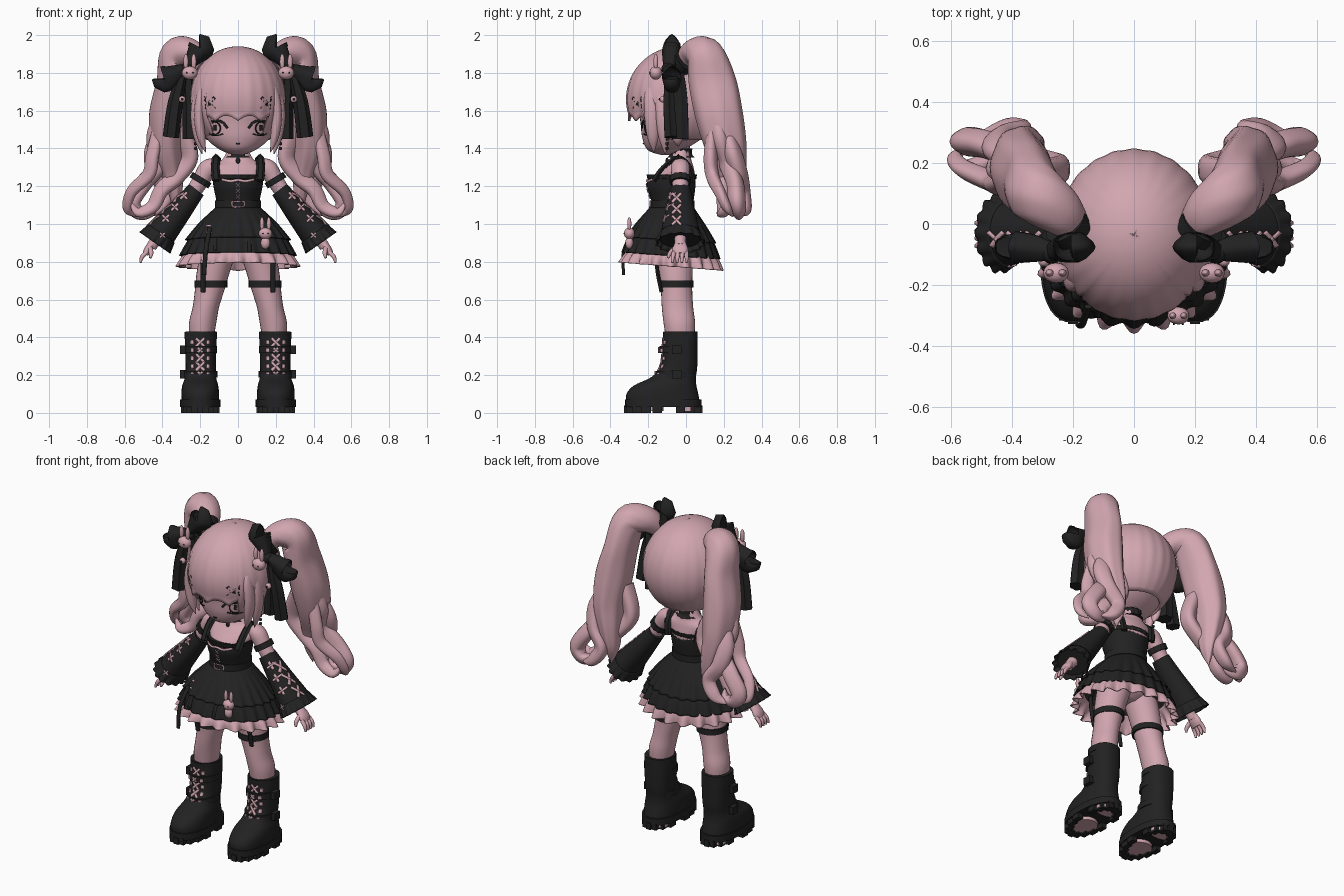
import bpy, bmesh, math
from mathutils import Vector
from mathutils.bvhtree import BVHTree

if "Cube" in bpy.data.objects:
    bpy.data.objects.remove(bpy.data.objects["Cube"])


def material(name, rgb):
    m = bpy.data.materials.new(name)
    m.use_nodes = True
    m.diffuse_color = (*rgb, 1)
    m.node_tree.nodes["Principled BSDF"].inputs["Base Color"].default_value = (*rgb, 1)
    return m


PINK = material("dusty_pink", (0.64, 0.38, 0.43))
BLACK = material("soft_black", (0.016, 0.016, 0.017))
surfaces = {}


def build(name, verts, faces, mat, thick=0, angle=50):
    me = bpy.data.meshes.new(name)
    me.from_pydata([tuple(v) for v in verts], [], faces)
    bm = bmesh.new()
    bm.from_mesh(me)
    bmesh.ops.recalc_face_normals(bm, faces=bm.faces)
    bm.to_mesh(me)
    surfaces[name] = BVHTree.FromBMesh(bm)
    bm.free()
    me.materials.append(mat)
    ob = bpy.data.objects.new(name, me)
    bpy.context.collection.objects.link(ob)
    bpy.ops.object.select_all(action='DESELECT')
    ob.select_set(True)
    bpy.context.view_layer.objects.active = ob
    bpy.ops.object.shade_smooth_by_angle(angle=math.radians(angle))
    if thick:
        mod = ob.modifiers.new("thickness", 'SOLIDIFY')
        mod.thickness, mod.offset = thick, 0
    return ob


def spline(pts, n):
    """Catmull-Rom through points of any dimension."""
    out, last = [], len(pts) - 1
    for i in range(last):
        p = [pts[max(0, min(last, k))] for k in (i - 1, i, i + 1, i + 2)]
        for j in range(n):
            t = j / n
            out.append([b + t / 2 * (c - a + t * (2*a - 5*b + 4*c - d + t * (3 * (b - c) + d - a)))
                        for a, b, c, d in zip(*p)])
    return out + [list(pts[-1])]


def tube(name, pts, mat, s=1, seg=20, n=5, upright=False, wave=(0, 0), grow=False, cap=True, power=1, tilt=0):
    """Loft of rings (x, y, z, radius_a, radius_b) with optional ripples and a hem tilted to the back."""
    rows = spline([p if len(p) > 4 else (*p, p[3]) for p in pts], n)
    cs = [Vector(r[:3]) for r in rows]
    verts, faces = [], []
    for i, r in enumerate(rows):
        t = Vector((0, 0, 1)) if upright else (cs[min(i + 1, len(cs) - 1)] - cs[max(i - 1, 0)]).normalized()
        u = t.cross(Vector((0, 1, 0))).normalized()
        v = u.cross(t)
        along = i / (len(rows) - 1)
        amp = wave[1] * (along if grow else 1)
        for k in range(seg):
            a = math.tau * k / seg
            f = 1 + amp * math.cos(wave[0] * a)
            ca, sa = (math.copysign(abs(q) ** power, q) for q in (math.cos(a), math.sin(a)))
            p = cs[i] + (u * ca * max(r[3], .001) + v * sa * max(r[4], .001)) * f
            verts.append((p.x * s, p.y, p.z - tilt * along * (p.y - r[1])))
    for i in range(len(rows) - 1):
        for k in range(seg):
            m = (k + 1) % seg
            faces.append((i*seg + k, i*seg + m, i*seg + seg + m, i*seg + seg + k))
    if cap:
        faces += [tuple(range(seg)), tuple(range(len(verts) - seg, len(verts)))]
    return build(name, verts, faces, mat, 0 if cap else .006)


def ball(name, c, r, mat, s=1):
    x, y, z = c
    rx, ry, rz = r if isinstance(r, tuple) else (r, r, r)
    rows = [(x, y, z - rz * math.cos(a), rx * math.sin(a), ry * math.sin(a))
            for a in (math.pi * i / 10 for i in range(11))]
    return tube(name, rows, mat, s, 16, 1, True)


def strip(name, target, pts, w, mat, s=1, side=False):
    """Thin painted line laid on a surface, in (x, z) or, for side, (y, z)."""
    ps, verts = spline(pts, 6), []
    d = Vector((-s, 0, 0)) if side else Vector((0, 1, 0))
    for i, p in enumerate(ps):
        q, o = ps[min(i + 1, len(ps) - 1)], ps[max(i - 1, 0)]
        t = Vector((q[0] - o[0], q[1] - o[1])).normalized() * w / 2
        for g in (1, -1):
            a, z = p[0] - g * t.y, p[1] + g * t.x
            start = Vector((2 * s, a, z)) if side else Vector((a * s, -2, z))
            hit = surfaces[target].ray_cast(start, d)[0]
            if hit:
                verts.append(hit - d * .004)
            elif verts:
                verts.append(verts[-1].copy())
    if len(verts) == 2 * len(ps):
        build(name, verts, [(i, i + 1, i + 3, i + 2) for i in range(0, len(verts) - 2, 2)], mat, .006)


def cross(name, target, x, z, r, w, mat, s=1, side=False):
    for g in (1, -1):
        strip(f"{name}_{'a' if g > 0 else 'b'}", target, [(x - r, z - g * r), (x + r, z + g * r)], w, mat, s, side)


def box(name, c, size, mat, s=1):
    x, y, z = c
    rx, ry, h = (q / 2 for q in size)
    k = math.sqrt(2)
    ob = tube(name, [(x, y, z - h, rx * k, ry * k), (x, y, z + h, rx * k, ry * k)], mat, s, 4, 1, True)
    for v in ob.data.vertices:  # turn the four-sided loft square to the axes
        dx, dy = (v.co.x - x * s) / (rx * k), (v.co.y - y) / (ry * k)
        v.co.x, v.co.y = x * s + (dx - dy) * rx, y + (dx + dy) * ry


def bunny(name, x, y, z, r, s=1, body=False):
    ball(name + "_head", (x, y, z), (r, r * .8, r * .85), PINK, s)
    for g in (-1, 1):
        ball(f"{name}_ear_{g}", (x + g * r * .5, y, z + r * 1.4), (r * .32, r * .3, r), PINK, s)
        ball(f"{name}_eye_{g}", (x + g * r * .4, y - r * .75, z), r * .1, BLACK, s)
    if body:
        ball(name + "_body", (x, y, z - r * 1.4), (r * .7, r * .6, r * .9), PINK, s)


# Head and hair cap
tube("face", [(0, -.11, 1.365, .02), (0, -.11, 1.39, .09, .09), (0, -.075, 1.45, .165, .155),
              (0, -.05, 1.53, .2, .19), (0, -.05, 1.65, .21, .2), (0, -.05, 1.8, .15)], PINK, seg=40, upright=True)
verts, faces, cols, rows = [], [], 120, 24
for j in range(rows + 1):
    for k in range(cols):
        a = math.tau * k / cols
        a = a - math.tau if a > math.pi else a
        front = abs(a) < .75
        edge = 1.89 + .11 * (1 - abs(math.sin(6 * a))) if front else 2.45
        phi = edge * j / rows
        ridge = 1 + .006 * math.cos(24 * a) * math.sin(phi) ** 2
        w = math.sin(phi) if phi < 1.57 or not front else max(.96, math.sin(phi))
        verts.append((.25 * w * ridge * math.sin(a), -.035 - .275 * w * ridge * math.cos(a),
                      1.66 + .275 * math.cos(phi)))
        if j < rows:
            m = (k + 1) % cols
            faces.append((j*cols + k, j*cols + m, (j + 1)*cols + m, (j + 1)*cols + k))
build("hair_cap", verts, faces, PINK, .012)
strip("mouth", "face", [(-.01, 1.426), (0, 1.424), (.01, 1.426)], .004, BLACK)

# Neck, torso and dress
tube("torso", [(0, -.06, .83, .06, .05), (0, -.065, .88, .14, .11), (0, -.07, 1.0, .13, .11), (0, -.06, 1.1, .1, .09),
               (0, -.065, 1.22, .12, .115), (0, -.04, 1.3, .145, .08), (0, -.028, 1.345, .08, .055),
               (0, -.025, 1.42, .045)], PINK, seg=32, upright=True)
tube("choker", [(0, -.027, z, r, r) for z, r in ((1.352, .07), (1.365, .058), (1.39, .056), (1.4, .06))], BLACK,
     seg=48, upright=True, wave=(12, .05))
ball("choker_pendant", (0, -.1, 1.335), (.012, .008, .016), BLACK)
tube("bodice", [(0, -.075, 1.03, .12, .115), (0, -.07, 1.1, .112, .108), (0, -.078, 1.2, .13, .128),
                (0, -.075, 1.25, .135, .122)], BLACK, seg=40, upright=True)
tube("bodice_trim", [(0, -.075, 1.24, .132, .124), (0, -.075, 1.262, .138, .128)], BLACK,
     seg=80, upright=True, wave=(20, .02), cap=False)
tube("belt", [(0, -.072, z, .122, .118) for z in (1.085, 1.095, 1.125)], BLACK, seg=32, upright=True)
strip("belt_buckle", "belt", [(-.028, 1.09), (-.028, 1.12), (.028, 1.12), (.028, 1.09), (-.028, 1.09)], .007, PINK)
for i in range(3):
    cross(f"bodice_lace_{i}", "bodice", 0, 1.145 + i * .03, .011, .004, PINK)
strip("neckline_ribbon", "bodice", [(-.085, 1.236), (-.04, 1.226), (0, 1.232), (.04, 1.226), (.085, 1.236)], .011, PINK)
tube("skirt_lower", [(0, -.075, 1.05, .125, .12), (0, -.08, .97, .22, .185), (0, -.08, .9, .265, .226),
                     (0, -.08, .832, .3, .252)], BLACK, seg=144, upright=True, wave=(24, .035), grow=True, cap=False,
     tilt=.07)
tube("skirt_upper", [(0, -.075, 1.085, .118, .115), (0, -.08, 1.0, .205, .178), (0, -.08, .915, .27, .23)],
     BLACK, seg=144, upright=True, wave=(24, .035), grow=True, cap=False, tilt=.07)
tube("hem_ruffle", [(0, -.08, .88, .245, .205), (0, -.08, .82, .288, .243), (0, -.08, .775, .305, .257)],
     PINK, seg=180, upright=True, wave=(20, .08), grow=True, cap=False, tilt=.08)
bunny("skirt_charm", .145, -.3, .95, .036, body=True)
for i, (x, z, h) in enumerate([(-.165, .94, .17), (-.12, .9, .08), (.06, .9, .1)]):
    strip(f"skirt_strap_{i}", "skirt_lower", [(x, z - h / 2), (x, z + h / 2)], .02, BLACK)
tube("hanging_strap", [(-.15, -.27, .98, .012, .008), (-.17, -.33, .86, .012, .008), (-.18, -.33, .73, .012, .008)], BLACK)
for i, z in enumerate((.99, .955)):
    strip(f"skirt_clasp_{i}", "skirt_upper", [(-.17, z), (-.14, z)], .008, PINK)

for s, side in ((1, "left"), (-1, "right")):
    def nm(part):
        return f"{side}_{part}"

    # Eyes and hairpin
    strip(nm("upper_lash"), "face", [(.056, 1.508), (.085, 1.54), (.13, 1.547), (.18, 1.528)], .011, BLACK, s)
    strip(nm("lower_lash"), "face", [(.08, 1.477), (.12, 1.468), (.16, 1.484), (.175, 1.51)], .005, BLACK, s)
    strip(nm("iris"), "face", [(.122 + .028 * math.cos(a), 1.507 + .033 * math.sin(a))
                               for a in (math.tau * i / 8 for i in range(9))], .005, BLACK, s)
    strip(nm("pupil"), "face", [(.122, 1.495), (.122, 1.525)], .011, BLACK, s)
    cross(nm("hairpin"), "hair_cap", .152, 1.64, .03, .016, BLACK, s)

    # Face locks, ponytail and curls
    for i, (x, y, z) in enumerate([(.197, -.18, 1.38), (.215, -.12, 1.37), (.2, -.05, 1.41)]):
        tube(nm(f"face_lock_{i}"), [(x - .035, y + .035, 1.79, .003), (x - .005, y, 1.7, .022, .035),
                                    (x + .01, y, 1.58, .026, .04), (x - .003, y + .005, 1.46, .022, .03),
                                    (x - .025, y + .01, z, .002)], PINK, s)
    tube(nm("ponytail"), [(.18, -.02, 1.83, .04, .05), (.24, .04, 1.9, .07, .08), (.32, .1, 1.895, .09, .1),
                          (.345, .14, 1.75, .085, .125), (.37, .175, 1.58, .098, .125), (.375, .21, 1.42, .085, .11),
                          (.35, .24, 1.28, .06, .08), (.33, .25, 1.16, .035, .05), (.34, .25, 1.06, .003)],
         PINK, s, 42, 6, wave=(7, .045), grow=True)
    curls = [[(.38, .15, 1.62, .04), (.425, .18, 1.46, .055), (.41, .22, 1.32, .045), (.49, .26, 1.22, .045),
              (.555, .27, 1.12, .045), (.52, .28, 1.06, .035), (.46, .27, 1.07, .025), (.45, .26, 1.12, .003)],
             [(.36, .2, 1.52, .05), (.44, .24, 1.39, .05), (.43, .28, 1.27, .045), (.37, .3, 1.17, .04),
              (.42, .31, 1.08, .035), (.5, .3, 1.05, .004)],
             [(.31, .16, 1.52, .05), (.25, .18, 1.36, .045), (.32, .2, 1.25, .045), (.4, .2, 1.18, .04),
              (.45, .2, 1.09, .035), (.53, .19, 1.06, .025), (.57, .2, 1.12, .003)],
             [(.42, .14, 1.5, .03), (.45, .13, 1.36, .035), (.47, .14, 1.26, .035), (.56, .18, 1.17, .03),
              (.585, .22, 1.08, .022), (.54, .25, 1.04, .003)]]
    for i, path in enumerate(curls):
        tube(nm(f"curl_{i}"), path, PINK, s, 18, 6, wave=(3, .1))

    # Hair bow, charm and earring
    for i, (x, z) in enumerate([(.2, 1.93), (.385, 1.765)]):
        tube(nm(f"bow_loop_{i}"), [(.27, -.09, 1.83, .02, .03), ((.27 + x) / 2, -.08, (1.83 + z) / 2, .045, .045),
                                   (x, -.075, z, .07, .05), (x * 1.02, -.075, z + .006, .062, .035)], BLACK, s, wave=(5, .05))
    ball(nm("bow_knot"), (.27, -.095, 1.82), .035, BLACK, s)
    tube(nm("bow_tail_outer"), [(.29, -.09, 1.8, .02), (.33, -.09, 1.65, .036, .03), (.355, -.08, 1.46, .04, .035)],
         BLACK, s, 24, wave=(6, .1))
    tube(nm("bow_tail_inner"), [(.27, -.04, 1.8, .03), (.255, -.03, 1.65, .035, .04), (.25, -.03, 1.45, .04, .045)],
         BLACK, s, 24, wave=(6, .1))
    tube(nm("hair_tie"), [(.2, -.03, 1.85, .072), (.225, .0, 1.875, .076)], BLACK, s)
    bunny(nm("hair_charm"), .255, -.16, 1.8, .042, s)
    ball(nm("tail_rosette"), (.295, -.122, 1.66), .018, PINK, s)
    ball(nm("rosette_centre"), (.295, -.138, 1.66), .007, BLACK, s)
    for i in range(3):
        ball(nm(f"earring_{i}"), (.225, -.1, 1.45 - i * .025), .009, BLACK, s)

    # Shoulder strap, arm, sleeve and hand
    tube(nm("shoulder_strap"), [(.115, -.17, 1.23, .02, .012), (.12, -.12, 1.3, .02, .012), (.115, -.04, 1.35, .02, .012),
                                (.11, .02, 1.3, .02, .012), (.1, .035, 1.22, .02, .012)], BLACK, s, 18, wave=(6, .15))
    tube(nm("arm"), [(.12, -.03, 1.315, .035, .045), (.16, -.03, 1.29, .05), (.21, -.03, 1.21, .043),
                     (.3, -.03, 1.08, .04), (.46, -.03, .88, .028)], PINK, s)
    tube(nm("arm_band"), [(.19, -.03, 1.246, .055), (.207, -.03, 1.218, .055)], BLACK, s, 48, wave=(12, .05))
    tube(nm("sleeve"), [(.22, -.03, 1.182, .048, .055), (.3, -.03, 1.08, .062, .075), (.39, -.03, .97, .078, .1),
                        (.425, -.03, .925, .085, .11)], BLACK, s, 30)
    tube(nm("sleeve_ruffle"), [(.405, -.03, .95, .082, .105), (.44, -.03, .9, .092, .125)], BLACK, s, 90,
         wave=(14, .06), grow=True, cap=False)
    for i in range(3):
        x, z = .287 + i * .048, 1.15 - i * .06
        cross(nm(f"sleeve_lace_{i}"), nm("sleeve"), x, z, .018, .011, PINK, s)
        cross(nm(f"sleeve_side_lace_{i}"), nm("sleeve"), -.05, z - .01, .024, .012, PINK, s, True)
    cross(nm("cuff_mark"), nm("sleeve"), .4, .94, .013, .008, PINK, s)
    tube(nm("palm"), [(.45, -.03, .9, .02, .03), (.475, -.03, .865, .022, .042), (.49, -.03, .84, .016, .038)], PINK, s)
    for i in range(4):
        y = -.063 + i * .022
        tube(nm(f"finger_{i}"), [(.485, y, .85, .012), (.508, y * 1.1, .825, .011), (.517, y * 1.15, .795, .006)], PINK, s, 10)
    tube(nm("thumb"), [(.465, -.055, .875, .013), (.46, -.085, .845, .012), (.465, -.095, .82, .006)], PINK, s, 10)

    # Leg, garter and strap
    tube(nm("leg"), [(.1, -.06, .86, .095, .1), (.13, -.055, .75, .088, .09), (.15, -.05, .65, .078, .083),
                     (.17, -.045, .56, .07, .083), (.188, -.035, .47, .072, .083), (.195, -.03, .36, .06, .07)],
         PINK, s, 28, upright=True)
    tube(nm("garter"), [(.143, -.052, z, .087, .092) for z in (.665, .675, .7)], BLACK, s, 28, upright=True)
    tube(nm("garter_clip"), [(.185, -.13, .64, .014, .01), (.185, -.15, .74, .014, .01), (.185, -.16, .84, .014, .01)],
         BLACK, s, 8)

    # Boot with laces, buckles and lugged sole
    tube(nm("boot"), [(.2, -.12, .05, .1, .195), (.2, -.125, .1, .1, .19), (.2, -.11, .145, .095, .165),
                      (.198, -.065, .19, .082, .118), (.197, -.037, .25, .08, .097), (.197, -.03, .36, .083, .092),
                      (.197, -.028, .43, .082, .09)], BLACK, s, 36, upright=True, power=.85)
    for i, (z, r) in enumerate([(.41, .087), (.335, .087), (.205, .088)]):
        tube(nm(f"boot_band_{i}"), [(.197, -.032 - i * .012, z + d, r, r + .004 + i * .006) for d in (-.018, 0, .018)],
             BLACK, s, 28, upright=True)
        if i:
            box(nm(f"boot_buckle_{i}"), (.293, -.05, z), (.028, .05, .045), BLACK, s)
    for i, target in enumerate(("boot_band_2", "boot", "boot", "boot_band_1", "boot")):
        z = .205 + i * .042
        cross(nm(f"boot_lace_{i}"), nm(target), .2, z, .022 if target == "boot" else .012, .013, PINK, s)
        for g in (-1, 1):
            x = .2 + g * .042
            strip(nm(f"eyelet_{i}_{g}"), nm(target), [(x, z - .01), (x, z + .01)], .016, PINK, s)
    tube(nm("sole"), [(.2, -.12, z, .107, .203) for z in (.03, .045, .07)], BLACK, s, 36, upright=True, power=.85)
    for i, (y, r) in enumerate([(-.2, .08), (.01, .05)]):
        tube(nm(f"sole_plate_{i}"), [(.2, y, z, .076, r) for z in (.01, .032)], PINK, s, 24, upright=True)
    for i in range(18):
        a = math.tau * (i + .5) / 18
        y = -.12 + .182 * math.sin(a)
        if not -.11 < y < -.05:
            box(nm(f"lug_{i}"), (.2 + .088 * math.cos(a), y, .02), (.032, .05, .04), BLACK, s)
